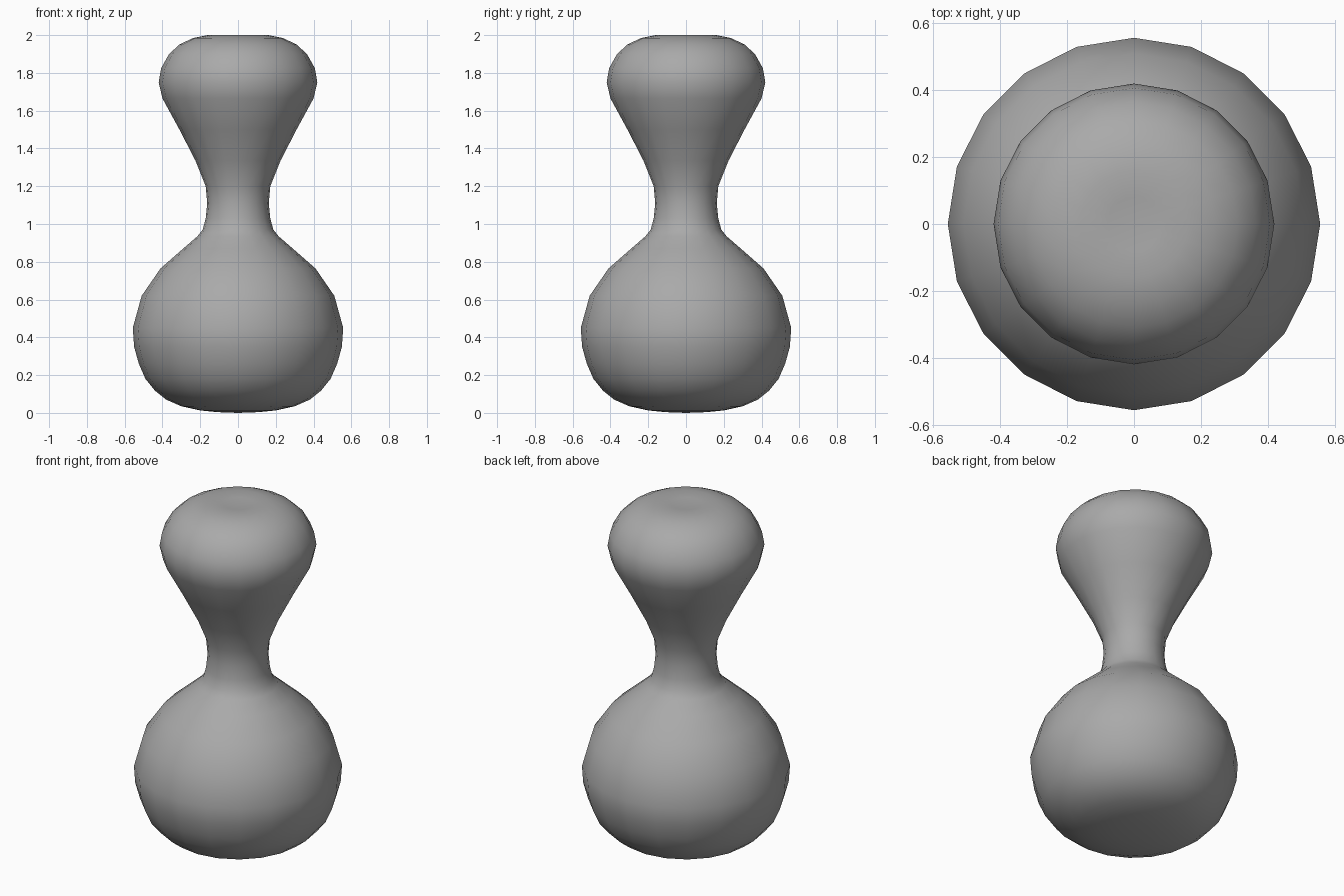
import bpy
import bmesh
import math

cube = bpy.data.objects.get("Cube")
if cube:
    bpy.data.objects.remove(cube, do_unlink=True)

SIDES = 20

# Half outline (radius, height) from the base centre up to the top centre
PROFILE = [
    (0, 0), (0.11, 0.004), (0.20, 0.013), (0.30, 0.035), (0.38, 0.07),
    (0.44, 0.118), (0.49, 0.18), (0.525, 0.26), (0.55, 0.35), (0.557, 0.45),
    (0.51, 0.62), (0.41, 0.765), (0.29, 0.87), (0.215, 0.935), (0.187, 0.97),
    (0.171, 1.03), (0.163, 1.11), (0.171, 1.20), (0.225, 1.335), (0.31, 1.50),
    (0.40, 1.665), (0.42, 1.75), (0.407, 1.825), (0.365, 1.90), (0.31, 1.95),
    (0.24, 1.984), (0.16, 2.0), (0.08, 1.995), (0, 1.99),
]

# Single grey material
grey = bpy.data.materials.new("plain_grey")
grey.use_nodes = True
colour = (0.4, 0.4, 0.4, 1)
grey.diffuse_color = colour
grey.node_tree.nodes["Principled BSDF"].inputs["Base Color"].default_value = colour

# Turned body: spin the outline about the vertical axis
bm = bmesh.new()
verts = [bm.verts.new((r, 0, z)) for r, z in PROFILE]
edges = [bm.edges.new(pair) for pair in zip(verts, verts[1:])]
bmesh.ops.spin(bm, geom=verts + edges, cent=(0, 0, 0), axis=(0, 0, 1),
               angle=math.tau, steps=SIDES)
bmesh.ops.remove_doubles(bm, verts=bm.verts, dist=0.0005)
bmesh.ops.recalc_face_normals(bm, faces=bm.faces)
for face in bm.faces:
    face.smooth = True

mesh = bpy.data.meshes.new("turned_body")
bm.to_mesh(mesh)
bm.free()
mesh.materials.append(grey)
body = bpy.data.objects.new("turned_body", mesh)
bpy.context.collection.objects.link(body)
